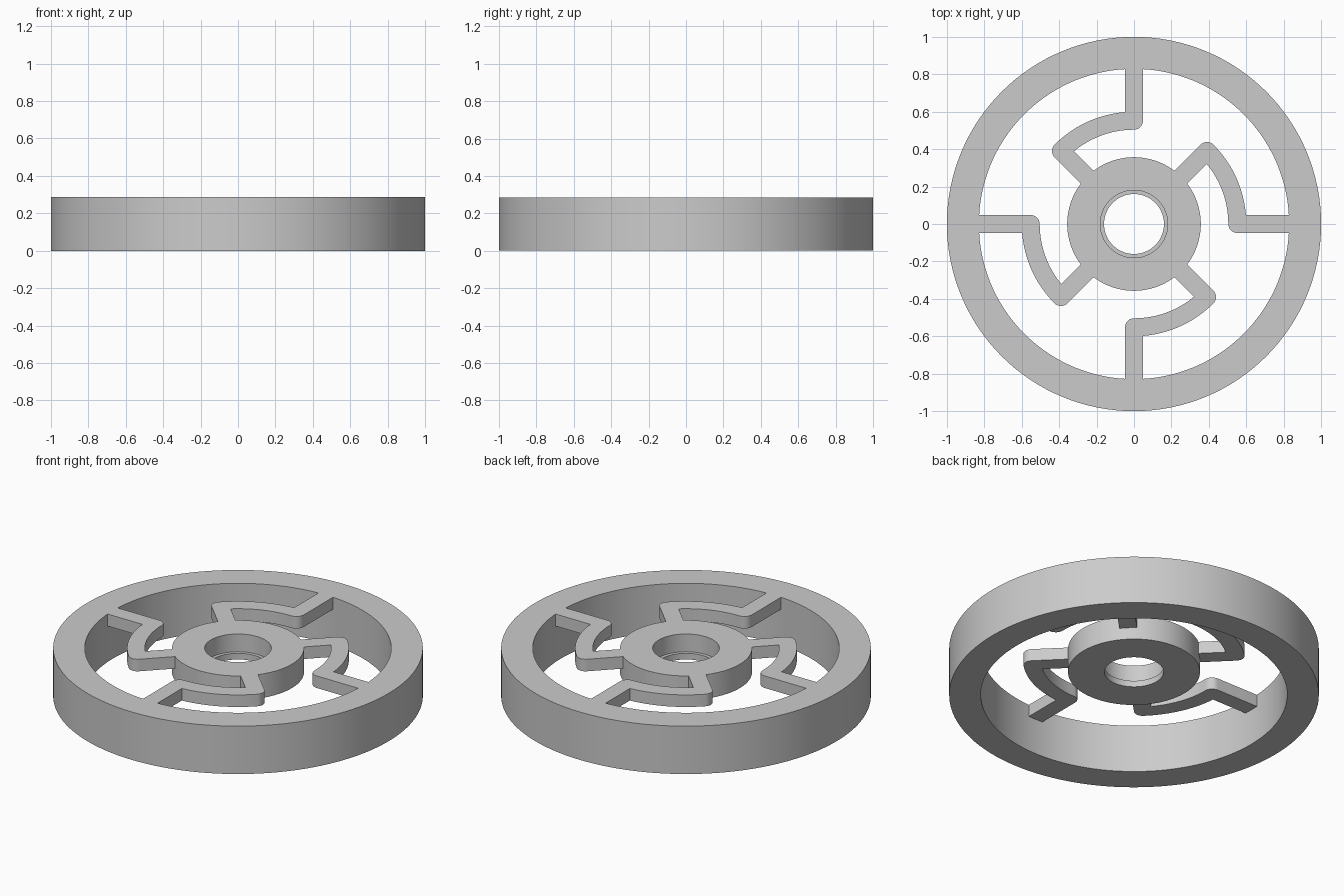
import bpy, bmesh, math
from math import radians, degrees, asin, pi
from mathutils import Matrix, Vector

cube = bpy.data.objects.get("Cube")
if cube:
    bpy.data.objects.remove(cube)

TOP = 0.286                      # shared top plane
RIM_IN, HUB_R = 0.829, 0.357
BEND_R, W = 0.552, 0.048         # spoke bend radius and half width

grey = bpy.data.materials.new("light_grey")
grey.use_nodes = True
colour = (0.6, 0.6, 0.6, 1)
grey.diffuse_color = colour
grey.node_tree.nodes["Principled BSDF"].inputs["Base Color"].default_value = colour


def finish(name, bm):
    bmesh.ops.recalc_face_normals(bm, faces=bm.faces)
    mesh = bpy.data.meshes.new(name)
    bm.to_mesh(mesh)
    bm.free()
    mesh.materials.append(grey)
    obj = bpy.data.objects.new(name, mesh)
    bpy.context.collection.objects.link(obj)
    bpy.ops.object.select_all(action='DESELECT')
    obj.select_set(True)
    bpy.context.view_layer.objects.active = obj
    bpy.ops.object.shade_smooth_by_angle(angle=radians(30))
    return obj


def lathe(name, profile, segments=128):
    """Revolve a closed (radius, z) profile around the z axis."""
    bm = bmesh.new()
    verts = [bm.verts.new((r, 0, z)) for r, z in profile]
    edges = [bm.edges.new((a, b)) for a, b in zip(verts, verts[1:] + verts[:1])]
    bmesh.ops.spin(bm, geom=verts + edges, cent=(0, 0, 0), axis=(0, 0, 1),
                   angle=2 * pi, steps=segments, use_merge=True)
    bmesh.ops.remove_doubles(bm, verts=bm.verts, dist=1e-5)
    return finish(name, bm)


def polar(r, deg, centre=Vector((0, 0))):
    a = radians(deg)
    return centre + Vector((r * math.cos(a), r * math.sin(a)))


def arc(r, start, end, centre=Vector((0, 0)), steps=12):
    return [polar(r, start + (end - start) * i / steps, centre)
            for i in range(steps + 1)]


def spoke(name, turn):
    """Cranked spoke: straight from the rim, curved link, then straight to the hub."""
    r_in, r_out = BEND_R - W, BEND_R + W
    rim_end, hub_end = RIM_IN + 0.002, HUB_R - 0.006
    side = polar(W, 225)
    outline = [Vector((W, rim_end))]
    outline += arc(W, 0, -90, polar(BEND_R, 90))
    outline += arc(r_in, 90, 135 - degrees(asin(W / r_in)))[1:]
    outline += [polar(hub_end, 135) - side, polar(hub_end, 135) + side]
    outline += arc(W, 225, 135, polar(BEND_R, 135))
    outline += arc(r_out, 135, 90 + degrees(asin(W / r_out)))[1:]
    outline += [Vector((-W, rim_end))]
    bm = bmesh.new()
    face = bm.faces.new([bm.verts.new((p.x, p.y, TOP - 0.072)) for p in outline])
    ext = bmesh.ops.extrude_face_region(bm, geom=[face], use_keep_orig=True)
    moved = [g for g in ext["geom"] if isinstance(g, bmesh.types.BMVert)]
    bmesh.ops.translate(bm, verts=moved, vec=(0, 0, 0.072))
    bmesh.ops.rotate(bm, verts=bm.verts, cent=(0, 0, 0),
                     matrix=Matrix.Rotation(radians(turn), 3, 'Z'))
    return finish(name, bm)


# Outer rim
lathe("rim", [(RIM_IN, 0), (1, 0), (1, TOP), (RIM_IN, TOP)])

# Hub with a wide bore and a narrow lip at the bottom
lathe("hub", [(0.16, 0.143), (HUB_R, 0.143), (HUB_R, TOP),
              (0.18, TOP), (0.18, 0.18), (0.16, 0.18)])

# Four spokes
for i, label in enumerate(("back", "right", "front", "left")):
    spoke(label + "_spoke", 90 * i)
